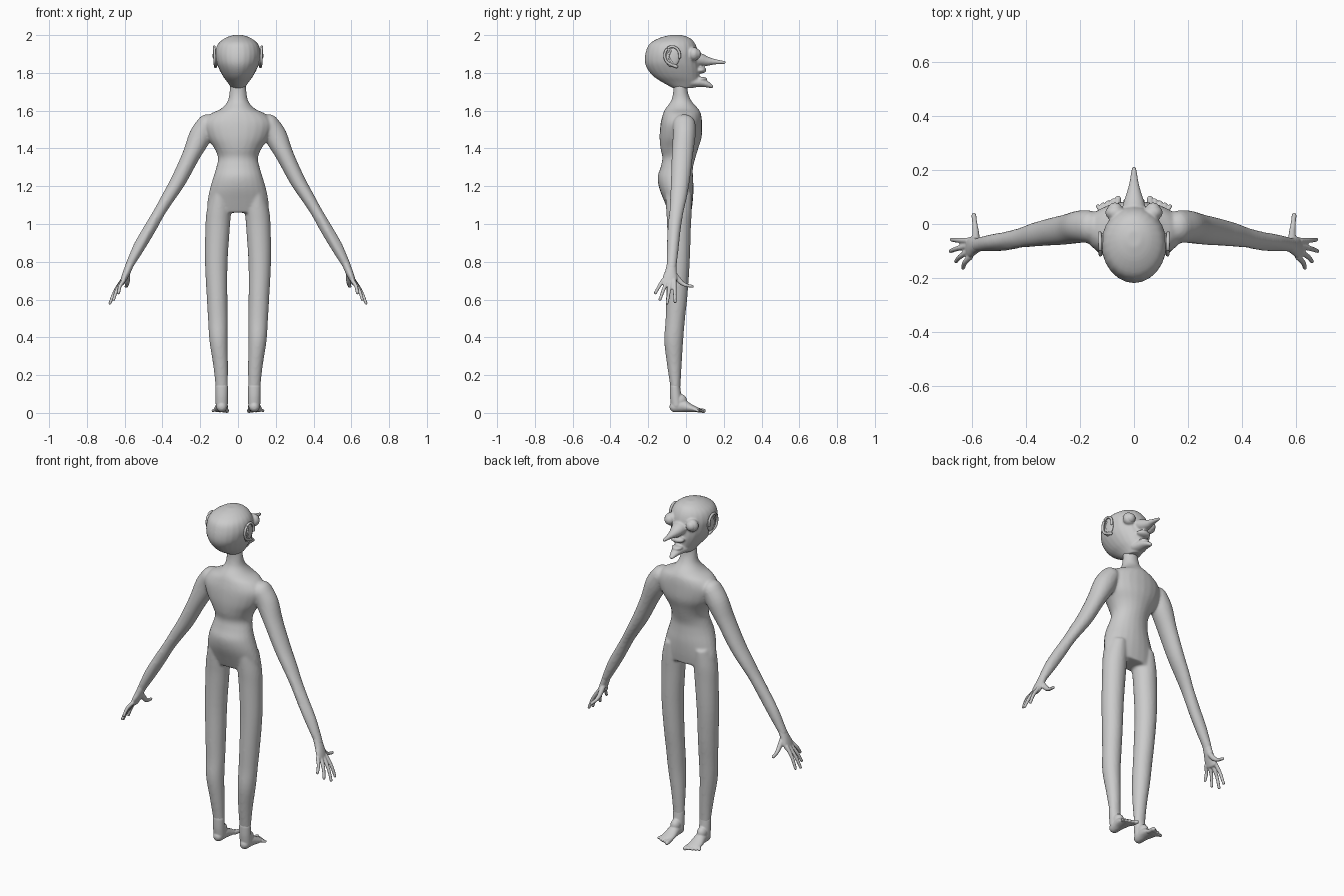
import bpy, bmesh
from math import cos, sin, pi
from mathutils import Vector, Matrix


def catmull(p, steps=4):
    out = []
    for i in range(len(p) - 1):
        a, b, c, d = p[max(i - 1, 0)], p[i], p[i + 1], p[min(i + 2, len(p) - 1)]
        for k in range(steps):
            t = k / steps
            out.append([0.5 * (2 * q + (r - o) * t + (2 * o - 5 * q + 4 * r - s) * t * t
                               + (3 * q - o - 3 * r + s) * t ** 3) for o, q, r, s in zip(a, b, c, d)])
    return out + [list(p[-1])]


def tube(bm, pts, flat=False, n=24):
    """Loft of (x, y, z, ru, rv) ellipses; flat keeps rings horizontal, otherwise ends are rounded."""
    p = catmull(pts)
    rows = []
    for i, q in enumerate(p):
        c = Vector(q[:3])
        t = Vector(p[min(i + 1, len(p) - 1)][:3]) - Vector(p[max(i - 1, 0)][:3])
        t = Vector((0, 0, 1)) if flat else t.normalized()
        v = Vector((0, 1, 0)) if abs(t.y) < 0.75 else Vector((0, 0, 1))
        v = (v - t * v.dot(t)).normalized()
        u = v.cross(t)
        r = min(q[3], q[4])
        row = [(c, u, v, q[3], q[4])]
        caps = [(0.4, 0.9), (0.75, 0.65), (0.95, 0.3)]
        if not flat and i == 0:
            row = [(c - t * r * h, u, v, q[3] * k, q[4] * k) for h, k in caps[::-1]] + row
        if not flat and i == len(p) - 1:
            row += [(c + t * r * h, u, v, q[3] * k, q[4] * k) for h, k in caps]
        rows += row
    rings = [[bm.verts.new(c + u * a * cos(2 * pi * j / n) + v * b * sin(2 * pi * j / n)) for j in range(n)]
             for c, u, v, a, b in rows]
    for a, b in zip(rings, rings[1:]):
        for j in range(n):
            bm.faces.new((a[j], a[(j + 1) % n], b[(j + 1) % n], b[j]))
    bm.faces.new(rings[0])
    bm.faces.new(rings[-1])


def ball(bm, loc, rad, rot=0):
    m = Matrix.Translation(loc) @ Matrix.Rotation(rot, 4, 'X') @ Matrix.Diagonal((*rad, 1))
    bmesh.ops.create_uvsphere(bm, u_segments=24, v_segments=16, radius=1, matrix=m)


def finish(name, bm, voxel=None, smooth=0):
    bmesh.ops.recalc_face_normals(bm, faces=bm.faces)
    me = bpy.data.meshes.new(name)
    bm.to_mesh(me)
    bm.free()
    for f in me.polygons:
        f.use_smooth = True
    ob = bpy.data.objects.new(name, me)
    bpy.context.collection.objects.link(ob)
    m = ob.modifiers.new('mirror', 'MIRROR')
    m.use_mirror_merge = False
    if voxel:
        r = ob.modifiers.new('fuse', 'REMESH')
        r.mode = 'VOXEL'
        r.voxel_size = voxel
        r.use_smooth_shade = True
        s = ob.modifiers.new('soften', 'SMOOTH')
        s.iterations = smooth
    return ob


def span(z, y0, y1, rx, x=0):
    return (x, (y0 + y1) / 2, z, rx, (y1 - y0) / 2)


# Body: torso with neck, one leg and one arm, mirrored and fused
bm = bmesh.new()
tube(bm, [span(1.76, -.07, .01, .04), span(1.70, -.068, .01, .045), span(1.65, -.08, .03, .055),
          span(1.61, -.11, .065, .09), span(1.58, -.123, .08, .15), span(1.53, -.135, .085, .185),
          span(1.46, -.14, .083, .165), span(1.40, -.135, .065, .125), span(1.35, -.125, .05, .106),
          span(1.30, -.135, .037, .115), span(1.25, -.15, .037, .13), span(1.19, -.142, .04, .148),
          span(1.12, -.115, .036, .162), span(1.06, -.09, .028, .16)], True)
tube(bm, [span(1.16, -.11, .03, .05, .095), span(1.07, -.105, .03, .064, .102), span(.98, -.1, .026, .065, .108),
          span(.80, -.1, .02, .06, .115), span(.62, -.105, .008, .055, .111), span(.50, -.108, -.005, .052, .107),
          span(.38, -.115, -.015, .048, .103), span(.25, -.1, -.023, .039, .092), span(.13, -.082, -.03, .032, .086),
          span(.09, -.082, -.03, .03, .086)], True)
tube(bm, [(.165, -.01, 1.53, .052, .06), (.2, -.01, 1.465, .06, .06), (.25, -.02, 1.36, .047, .056),
          (.315, -.03, 1.23, .041, .05), (.37, -.04, 1.14, .035, .044), (.415, -.05, 1.065, .031, .037),
          (.47, -.06, .97, .033, .032), (.52, -.067, .885, .032, .03), (.56, -.073, .81, .025, .027),
          (.583, -.078, .765, .02, .026)])
# Forearm ridges
for dy in (-.026, .022):
    tube(bm, [(.395, -.045 + dy, 1.12, .01, .01), (.47, -.062 + dy, .97, .016, .01), (.56, -.075 + dy * .7, .81, .012, .01)])
finish('body', bm, .007, 8)

# Hand: palm, four fingers and thumb
bm = bmesh.new()
tube(bm, [(.57, -.076, .79, .02, .025), (.587, -.08, .75, .02, .03), (.602, -.085, .715, .017, .038),
          (.613, -.088, .688, .013, .037)])
for base, tip in [((.606, -.122, .70), (.632, -.162, .635)), ((.615, -.103, .69), (.658, -.138, .600)),
                  ((.618, -.082, .69), (.678, -.1, .580)), ((.614, -.062, .70), (.674, -.058, .588))]:
    b, t = Vector(base), Vector(tip)
    mid = (b + t) / 2 + Vector((.006, 0, .003))
    tube(bm, [(*b, .0115, .0115), (*mid, .0095, .0095), (*t, .008, .008)], n=12)
tube(bm, [(.585, -.07, .745, .015, .015), (.585, -.035, .70, .013, .014), (.588, -.005, .678, .01, .01),
          (.592, .034, .67, .009, .008)], n=12)
finish('hands', bm, .004, 3)

# Foot: ankle, sole and toes
bm = bmesh.new()
tube(bm, [(.086, -.058, .14, .033, .027), (.086, -.055, .09, .033, .03), (.086, -.05, .04, .032, .03)])
tube(bm, [(.086, -.06, .032, .028, .029), (.086, -.02, .037, .031, .033), (.088, .025, .025, .037, .021),
          (.09, .06, .016, .037, .013)])
ball(bm, (.086, -.03, .065), (.028, .035, .035), -.5)
for i, r in enumerate((.012, .0095, .009, .0085, .008)):
    x = .062 + .0155 * i
    tube(bm, [(x, .05, .016, r, r), (x + .003 * (i - 1), .093 - .007 * i, .011, r, r)], n=12)
finish('feet', bm, .004, 3)

# Head: skull, long nose, lips and pointed chin
bm = bmesh.new()
tube(bm, [span(2.0, -.085, -.025, .025), span(1.985, -.14, .02, .067), span(1.955, -.192, .048, .105),
          span(1.91, -.213, .064, .12), span(1.86, -.218, .068, .115), span(1.82, -.204, .072, .1),
          span(1.78, -.17, .07, .078), span(1.75, -.125, .065, .056), span(1.72, -.07, .04, .036)], True)
tube(bm, [(0, .035, 1.88, .045, .035), (0, .075, 1.87, .04, .034), (0, .11, 1.862, .029, .026),
          (0, .15, 1.859, .018, .015), (0, .205, 1.855, .009, .008)])
ball(bm, (0, .078, 1.815), (.042, .03, .018))
ball(bm, (0, .082, 1.768), (.032, .03, .011))
tube(bm, [(0, .03, 1.75, .045, .028), (0, .08, 1.748, .032, .023), (0, .115, 1.738, .022, .016),
          (0, .135, 1.728, .014, .01)])
# Eyelid sockets and brows
ball(bm, (.07, .042, 1.9), (.036, .03, .036))
finish('head', bm, .0055, 4)

# Eyes
bm = bmesh.new()
ball(bm, (.07, .05, 1.9), (.029, .029, .029))
finish('eyes', bm)

# Ears: flat shell with curled rim and lobe
bm = bmesh.new()
ball(bm, (.116, -.07, 1.88), (.011, .036, .05), -.2)
rim = []
for k in range(9):
    a = -.2 + k * 4.4 / 8
    rim.append((.127 - .004 * (k / 8), -.073 + .04 * cos(a), 1.892 + .047 * sin(a), .007, .007))
tube(bm, rim + [(.119, -.05, 1.833, .008, .009)], n=12)
tube(bm, [(.124, -.082, 1.915, .005, .005), (.124, -.092, 1.885, .005, .005), (.121, -.07, 1.85, .006, .006)], n=10)
finish('ears', bm)
